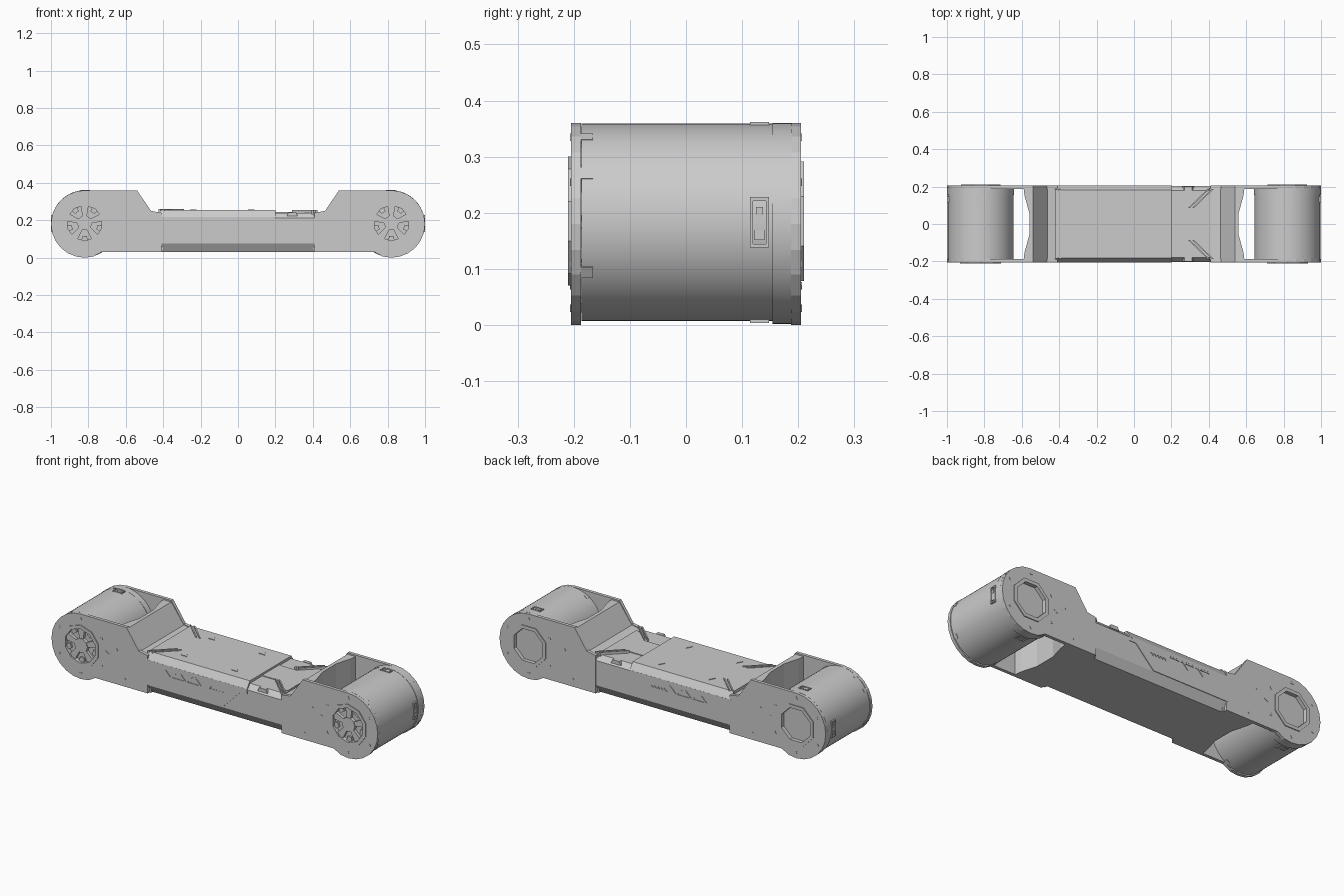
import bpy, bmesh, math
from mathutils import Vector, Matrix

cube = bpy.data.objects.get("Cube")
if cube:
    bpy.data.objects.remove(cube)

grey = bpy.data.materials.new("machined grey")
grey.use_nodes = True
grey.diffuse_color = (0.6, 0.6, 0.6, 1)
grey.node_tree.nodes["Principled BSDF"].inputs["Base Color"].default_value = grey.diffuse_color
AXES = {"x": lambda u, v, d: (d, u, v), "y": lambda u, v, d: (u, d, v), "z": lambda u, v, d: (u, v, d)}


def finish(name, bm, smooth=False):
    bmesh.ops.recalc_face_normals(bm, faces=bm.faces[:])
    mesh = bpy.data.meshes.new(name)
    bm.to_mesh(mesh)
    bm.free()
    mesh.materials.append(grey)
    obj = bpy.data.objects.new(name, mesh)
    bpy.context.collection.objects.link(obj)
    if smooth:
        bpy.ops.object.select_all(action="DESELECT")
        obj.select_set(True)
        bpy.context.view_layer.objects.active = obj
        bpy.ops.object.shade_smooth_by_angle(angle=math.radians(30))
    return obj


def loft(bm, rings):
    rows = [[bm.verts.new(p) for p in ring] for ring in rings]
    n = len(rows[0])
    for a, b in zip(rows, rows[1:]):
        for i in range(n):
            bm.faces.new((a[i], a[(i + 1) % n], b[(i + 1) % n], b[i]))
    bm.faces.new(rows[0])
    bm.faces.new(rows[-1])


def add_prism(bm, pts, axis, lo, hi):
    loft(bm, [[AXES[axis](u, v, d) for u, v in pts] for d in (lo, hi)])


def prism(name, pts, axis, lo, hi, smooth=False):
    bm = bmesh.new()
    add_prism(bm, pts, axis, lo, hi)
    return finish(name, bm, smooth)


def polygon(cx, cz, r, n, turn=0):
    return [(cx + r * math.cos(turn + math.tau * i / n), cz + r * math.sin(turn + math.tau * i / n)) for i in range(n)]


def cut(obj, cutter):
    mod = obj.modifiers.new("cut", "BOOLEAN")
    mod.operation = "DIFFERENCE"
    mod.solver = "EXACT"
    mod.object = cutter
    bpy.context.view_layer.objects.active = obj
    bpy.ops.object.modifier_apply(modifier=mod.name)


def drop(cutter):
    bpy.data.objects.remove(cutter)


def flip(pts, s):
    return [(s * u, v) for u, v in pts]


def bar(cx, cz, angle, r0, r1, w0, w1):
    d = Vector((math.cos(angle), math.sin(angle)))
    p = Vector((-d.y, d.x))
    c = Vector((cx, cz))
    return [tuple(c + d * r + p * w) for r, w in ((r0, -w0), (r1, -w1), (r1, w1), (r0, w0))]


HUB, MID, R = 0.82, 0.18, 0.18

# Side plate outline with the rounded hub end
arc = [(HUB + R * math.cos(a), MID + R * math.sin(a)) for a in [math.radians(-105 + 15 * i) for i in range(14)]]
outline = [(0.41, 0.03), (0.73, 0.03)] + arc + [(0.54, 0.36), (0.465, 0.25), (0.41, 0.24)]

for s, end in ((1, "left"), (-1, "right")):
    hx = s * HUB
    for f, face in ((-1, "front"), (1, "back")):
        sides = 10 if f < 0 else 8
        name = f"{end}_{face}"
        plate = prism(f"{name}_side_plate", flip(outline, s), "y", f * 0.187, f * 0.205)
        hole = prism("hub_hole", polygon(hx, 0.185, 0.095, sides, math.pi / sides), "y", f * 0.15, f * 0.25)
        cut(plate, hole)
        # Raised hub ring
        ring = prism(f"{name}_hub_ring", polygon(hx, 0.185, 0.115, sides, math.pi / sides), "y", f * 0.19, f * 0.21)
        cut(ring, hole)
        drop(hole)
        # Small bolts round the hub and a marker on the arm
        bm = bmesh.new()
        for k in range(6):
            a = math.radians(30 + 60 * k)
            add_prism(bm, polygon(hx + 0.15 * math.cos(a), 0.182 + 0.15 * math.sin(a), 0.009, 3, a), "y", f * 0.2, f * 0.207)
        add_prism(bm, polygon(s * 0.66, 0.185, 0.016, 3, 0), "y", f * 0.2, f * 0.207)
        for u, v in ((0.6, 0.22), (0.55, 0.07)):
            add_prism(bm, polygon(s * u, v, 0.007, 4), "y", f * 0.2, f * 0.207)
        finish(f"{name}_bolts", bm)

    # Spoked wheel inside the front hub
    bm = bmesh.new()
    for k in range(5):
        a = math.radians(90 + 72 * k)
        add_prism(bm, bar(hx, 0.185, a, 0.025, 0.1, 0.01, 0.022), "y", -0.18, -0.202)
        add_prism(bm, bar(hx, 0.185, a + math.radians(36), 0.07, 0.097, 0.012, 0.018), "y", -0.18, -0.197)
    add_prism(bm, polygon(hx, 0.185, 0.04, 10), "y", -0.18, -0.205)
    finish(f"{end}_hub_spokes", bm)

    # Drum with its collar
    prism(f"{end}_drum", polygon(hx, 0.183, 0.176, 64), "y", -0.186, 0.16, True)
    prism(f"{end}_drum_collar", polygon(hx, 0.181, 0.179, 64), "y", 0.154, 0.189, True)

    # Latches on the drum: a frame with a block and a stud, outward, up and down
    bm = bmesh.new()
    for turn in (0, 90, -90):
        spin = Matrix.Translation((hx, 0, 0.183)) @ Matrix.Diagonal((s, 1, 1, 1)) @ Matrix.Rotation(math.radians(-turn), 4, "Y")
        start = len(bm.verts)
        wide = 0.045 if turn == 0 else 0.028
        for y0, y1, z0, z1, top in ((0.114, 0.119, -1, 1, 0.179), (0.143, 0.148, -1, 1, 0.179),
                                    (0.119, 0.143, -1, -0.85, 0.179), (0.119, 0.143, 0.85, 1, 0.179),
                                    (0.122, 0.14, -0.7, -0.3, 0.178), (0.125, 0.137, 0.2, 0.6, 0.178)):
            add_prism(bm, [(y0, z0 * wide), (y1, z0 * wide), (y1, z1 * wide), (y0, z1 * wide)], "x", 0.165, top)
        bm.verts.ensure_lookup_table()
        bmesh.ops.transform(bm, matrix=spin, verts=bm.verts[start:])
    # Tabs along the front rim
    for a in (-120, -30, 30, 60, 120):
        a = math.radians(a)
        add_prism(bm, bar(hx, 0.182, a if s > 0 else math.pi - a, 0.16, 0.178, 0.011, 0.011), "y", -0.187, -0.166)
    finish(f"{end}_drum_latches", bm)

    # Sloped saddle block with a hollowed face towards the drum
    rings = []
    for y, x in ((-0.19, 0.59), (-0.15, 0.585), (-0.06, 0.56), (0.06, 0.56), (0.15, 0.585), (0.19, 0.59)):
        shape = [(0.4, 0.03), (x, 0.03), (x, 0.352), (0.54, 0.352), (0.463, 0.245), (0.4, 0.235)]
        rings.append([(s * u, y, v) for u, v in shape])
    bm = bmesh.new()
    loft(bm, rings)
    finish(f"{end}_saddle", bm)

    # Diagonal ribs at the deck corners
    bm = bmesh.new()
    for f in (-1, 1):
        for off in (0, 0.022):
            rib = [(0.425 - off, 0.186), (0.415 - off, 0.186), (0.31 - off, 0.085), (0.32 - off, 0.085)]
            add_prism(bm, [(s * u, f * v) for u, v in rib], "z", 0.23, 0.254 if s > 0 else 0.259)
    finish(f"{end}_deck_ribs", bm)

# Beam with bevelled long edges
half = [(0.175, 0.03), (0.203, 0.075), (0.203, 0.212), (0.18, 0.24)]
section = half + [(-y, z) for y, z in reversed(half)]
prism("beam", section, "x", -0.42, 0.415)

# Raised deck and bevelled top strips on the longer part
half = [(0.206, 0.19), (0.206, 0.217), (0.182, 0.254)]
prism("deck", half + [(-y, z) for y, z in reversed(half)], "x", -0.42, 0.2)

# Side panels with a slanted end and a row of recessed triangles
for f, face in ((-1, "front"), (1, "back")):
    panel = prism(f"{face}_side_panel", [(-0.42, 0.078), (0.05, 0.078), (0.17, 0.2), (0.2, 0.217), (-0.42, 0.217)],
                  "y", f * 0.19, f * 0.2065)
    bm = bmesh.new()
    for i in range(5):
        up = 1 if i % 2 else -1
        x = -0.27 + 0.047 * i
        add_prism(bm, [(x - 0.038, 0.178 - up * 0.02), (x + 0.038, 0.178 - up * 0.02), (x, 0.178 + up * 0.02)],
                  "y", f * 0.2035, f * 0.22)
    for i in range(5):
        mark = [(-0.03 + 0.02 * i, 0.16), (-0.02 + 0.02 * i, 0.16), (-0.01 + 0.02 * i, 0.172), (-0.02 + 0.02 * i, 0.172)]
        add_prism(bm, mark, "y", f * 0.2035, f * 0.22)
    cutter = finish("panel_cutter", bm)
    cut(panel, cutter)
    drop(cutter)
    # Small clasp on the bevelled edge
    prism(f"{face}_edge_clasp", [(0.26, 0.222), (0.32, 0.222), (0.31, 0.242), (0.27, 0.242)], "y", f * 0.18, f * 0.2)

# Triangular studs and seams on the deck
bm = bmesh.new()
for x in (-0.24, 0.07):
    for y in (-0.12, 0.12):
        add_prism(bm, polygon(x, y, 0.02, 3, math.pi / 2), "z", 0.25, 0.257)
finish("deck_studs", bm)
prism("deck_step", [(0.2, -0.075), (0.31, -0.075), (0.39, -0.15), (0.41, -0.15), (0.41, 0.15), (0.39, 0.15),
                    (0.31, 0.075), (0.2, 0.075)], "z", 0.235, 0.244)
